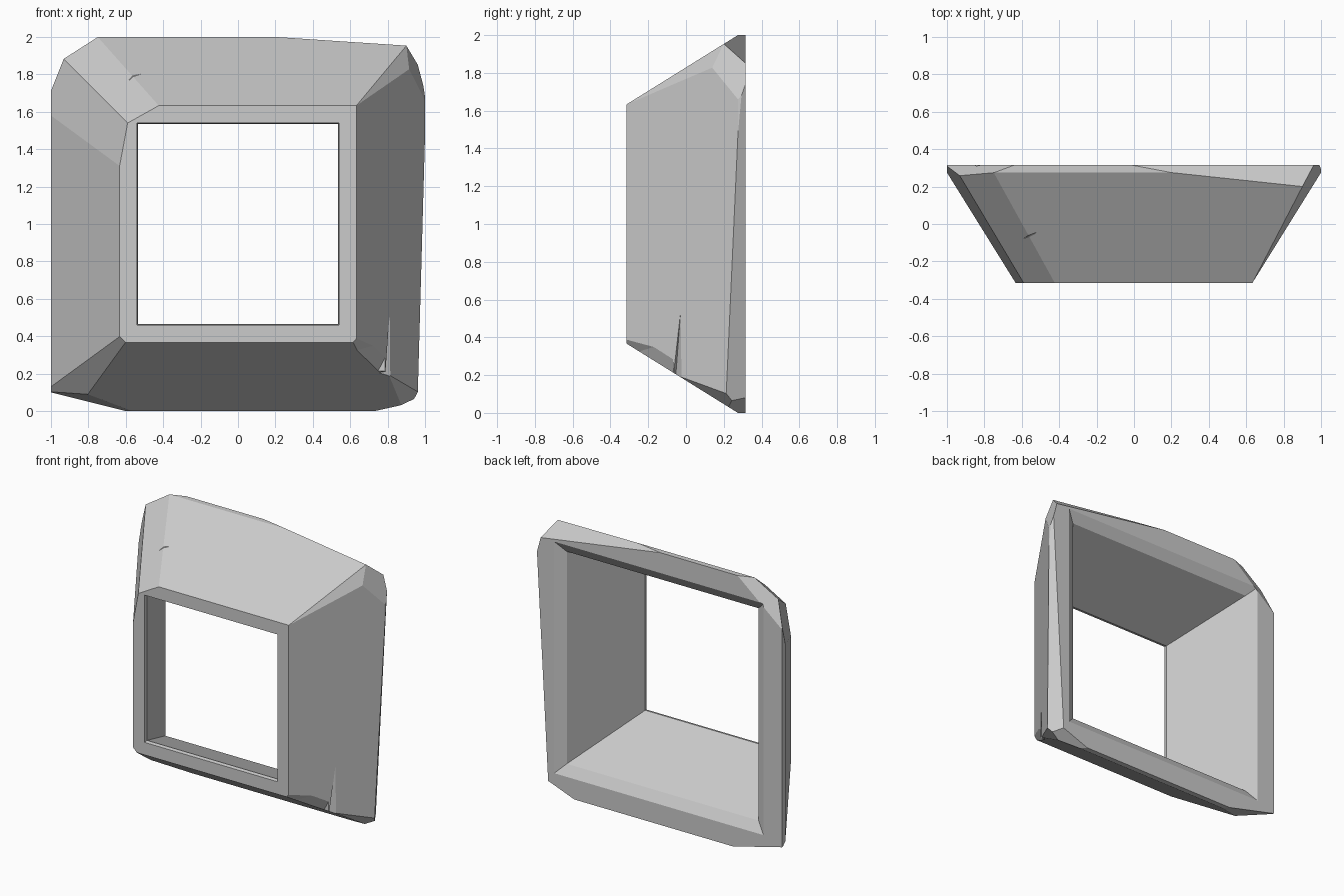
import bpy, bmesh
from mathutils import Vector

if "Cube" in bpy.data.objects:
    bpy.data.objects.remove(bpy.data.objects["Cube"])

CENTRE = Vector((0, 0, 1))


def finish(bm, name):
    bmesh.ops.recalc_face_normals(bm, faces=bm.faces)
    mesh = bpy.data.meshes.new(name)
    bm.to_mesh(mesh)
    bm.free()
    obj = bpy.data.objects.new(name, mesh)
    bpy.context.collection.objects.link(obj)
    return obj


def square_loft(rings):
    """Solid lofted through squares given as (y, half size)."""
    bm = bmesh.new()
    loops = []
    for y, h in rings:
        loops.append([bm.verts.new((sx * h, y, 1 + sz * h))
                      for sx, sz in ((-1, -1), (1, -1), (1, 1), (-1, 1))])
    for a, b in zip(loops, loops[1:]):
        for i in range(4):
            j = (i + 1) % 4
            bm.faces.new((a[i], a[j], b[j], b[i]))
    bm.faces.new(loops[0])
    bm.faces.new(loops[-1])
    bmesh.ops.recalc_face_normals(bm, faces=bm.faces)
    return bm


def chip(bm, a, b, c):
    """Slice off everything beyond the plane through three points."""
    a, b, c = Vector(a), Vector(b), Vector(c)
    n = (b - a).cross(c - a).normalized()
    if n.dot(CENTRE - a) > 0:
        n = -n
    bmesh.ops.bisect_plane(bm, geom=bm.verts[:] + bm.edges[:] + bm.faces[:], dist=1e-5,
                           plane_co=a, plane_no=n, clear_outer=True)
    bmesh.ops.holes_fill(bm, edges=[e for e in bm.edges if e.is_boundary], sides=0)
    bmesh.ops.recalc_face_normals(bm, faces=bm.faces)


def wedge(name, points):
    bm = bmesh.new()
    for p in points:
        bm.verts.new(p)
    res = bmesh.ops.convex_hull(bm, input=bm.verts[:])
    loose = [v for v in bm.verts if not v.link_faces]
    bmesh.ops.delete(bm, geom=loose, context='VERTS')
    return finish(bm, name)


# Tapered outer block
block = square_loft([(-.315, .633), (.275, 1), (.315, 1)])

# Top left corner chips
chip(block, (-.42, -.315, 1.635), (-.75, .275, 2), (-.59, -.315, 1.54))
chip(block, (-.635, -.315, 1.3), (-1, .275, 1.58), (-.59, -.315, 1.54))
chip(block, (-.64, .315, 2), (-1, .315, 1.70), (-.91, .25, 1.92))
# Top right corner chips
chip(block, (.633, -.315, 1.633), (.90, .20, 1.954), (.915, .14, 1.83))
chip(block, (.90, .20, 1.954), (.915, .14, 1.83), (1, .275, 1.66))
chip(block, (.20, .275, 2), (.90, .20, 1.954), (.84, .315, 1.87))
# Long worn edge and bottom right corner chips
chip(block, (1, .29, 1.64), (.96, .215, .10), (.90, .315, .08))
chip(block, (.815, -.024, .19), (.96, .215, .10), (.88, .226, .035))
chip(block, (.70, .315, .005), (.88, .226, .035), (.90, .315, .08))
# Bottom left corner chips
chip(block, (-.635, -.315, .40), (-1, .275, .13), (-.81, .137, .09))
chip(block, (-.60, .315, 0), (-1, .315, .10), (-.81, .137, .09))

frame = finish(block, "window_frame")

# Flared opening, broken lower edge and two cracks
cutters = [
    finish(square_loft([(-.34, .547), (-.29, .535), (.27, .78), (.34, .89)]), "opening_cutter"),
    wedge("edge_cutter", [(.545, -.33, .30), (.695, -.33, .475), (.75, -.33, .25),
                          (.70, -.07, .12), (.835, -.07, .38), (.95, -.07, .05)]),
    wedge("side_crack_cutter", [(.82, -.025, .58), (.765, -.06, .20), (.83, -.025, .20),
                                (.87, -.09, .20), (.74, -.06, .12), (.83, -.015, .12),
                                (.87, -.09, .12)]),
    wedge("top_crack_cutter", [(-.51, -.04, 1.806), (-.72, -.17, 1.78),
                               (-.70, -.09, 1.82), (-.67, -.115, 1.715)]),
]
bpy.context.view_layer.objects.active = frame
for cutter in cutters:
    mod = frame.modifiers.new(cutter.name, 'BOOLEAN')
    mod.object = cutter
    mod.operation = 'DIFFERENCE'
    mod.solver = 'EXACT'
    bpy.ops.object.modifier_apply(modifier=mod.name)
    bpy.data.objects.remove(cutter)
